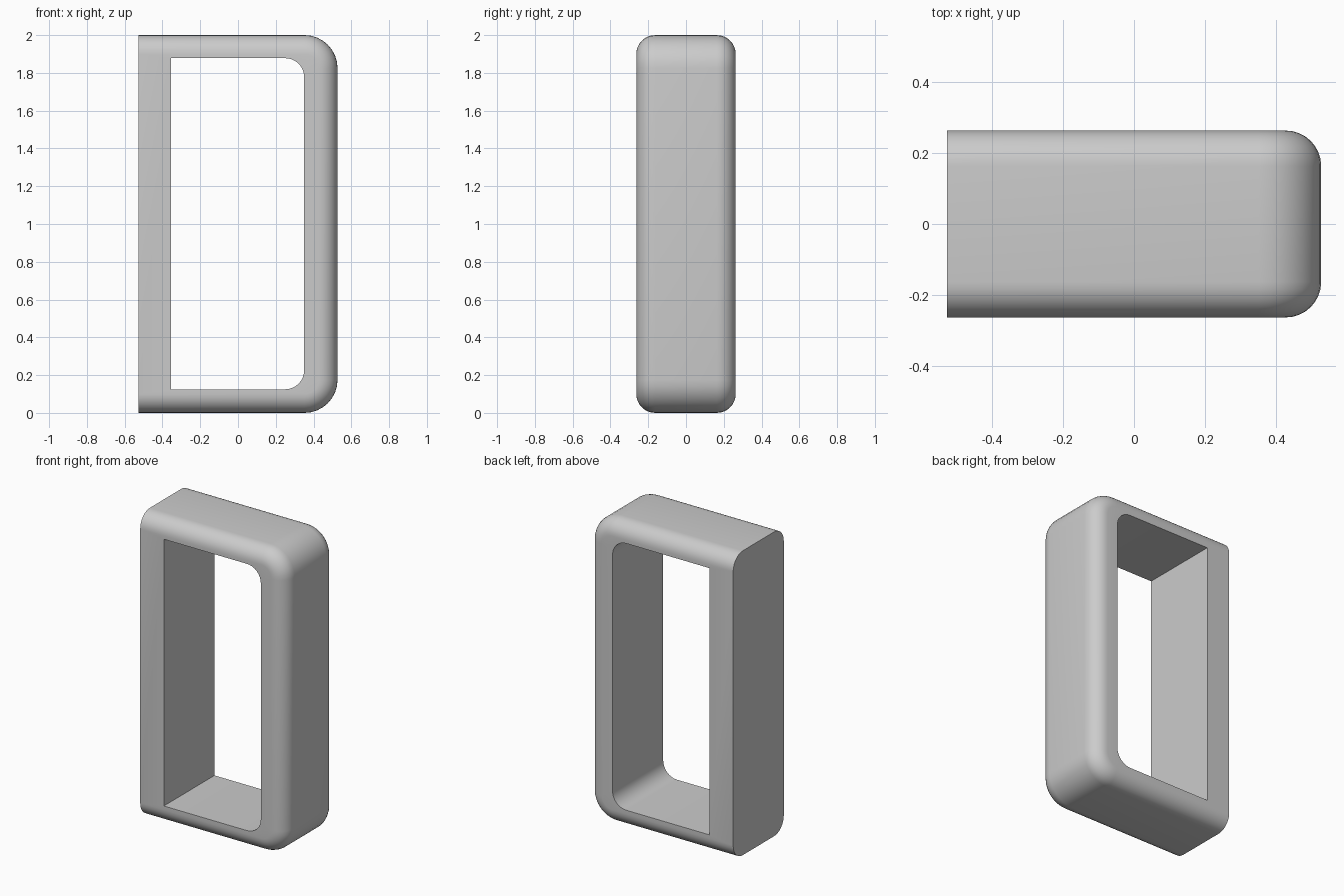
import bpy
import bmesh
from math import sin, cos, pi

HALF_W, HALF_D, HEIGHT = 0.527, 0.263, 2.0
EDGE_R, CORNER_R = 0.1, 0.175
STEPS = 8


def outline(left, right, bottom, top, radius):
    """Square corners on the left, rounded corners on the right."""
    pts = [(left, bottom)]
    for cz, start in ((bottom + radius, -pi / 2), (top - radius, 0)):
        for i in range(STEPS + 1):
            a = start + pi / 2 * i / STEPS
            pts.append((right - radius + radius * cos(a), cz + radius * sin(a)))
    return pts + [(left, top)]


default = bpy.data.objects.get("Cube")
if default:
    bpy.data.objects.remove(default, do_unlink=True)

# Cross-section of the band: rounded outer edges, then the flat inner wall
sections = []
for side in (-1, 1):
    for i in range(STEPS + 1):
        a = pi / 2 * (i / STEPS if side > 0 else 1 - i / STEPS)
        d = EDGE_R * (1 - cos(a))
        y = side * (HALF_D - EDGE_R + EDGE_R * sin(a))
        sections.append((y, outline(-HALF_W, HALF_W - d, d, HEIGHT - d, CORNER_R - d)))
hole = outline(-0.355, 0.35, 0.125, HEIGHT - 0.122, 0.1)
sections += [(HALF_D, hole), (-HALF_D, hole)]

# Loft the sections into a closed frame
bm = bmesh.new()
rings = [[bm.verts.new((x, y, z)) for x, z in pts] for y, pts in sections]
for k, ring in enumerate(rings):
    after = rings[(k + 1) % len(rings)]
    for j in range(len(ring)):
        n = (j + 1) % len(ring)
        bm.faces.new((ring[j], ring[n], after[n], after[j]))
bmesh.ops.recalc_face_normals(bm, faces=bm.faces)
mesh = bpy.data.meshes.new("frame")
bm.to_mesh(mesh)
bm.free()
frame = bpy.data.objects.new("frame", mesh)
bpy.context.collection.objects.link(frame)

# Plain grey finish
grey = bpy.data.materials.new("light grey")
grey.use_nodes = True
colour = (0.6, 0.6, 0.6, 1)
grey.diffuse_color = colour
grey.node_tree.nodes["Principled BSDF"].inputs["Base Color"].default_value = colour
mesh.materials.append(grey)

# Smooth rounded edges, crisp hole and flat left end
bpy.context.view_layer.objects.active = frame
frame.select_set(True)
bpy.ops.object.shade_smooth_by_angle(angle=pi / 6)
